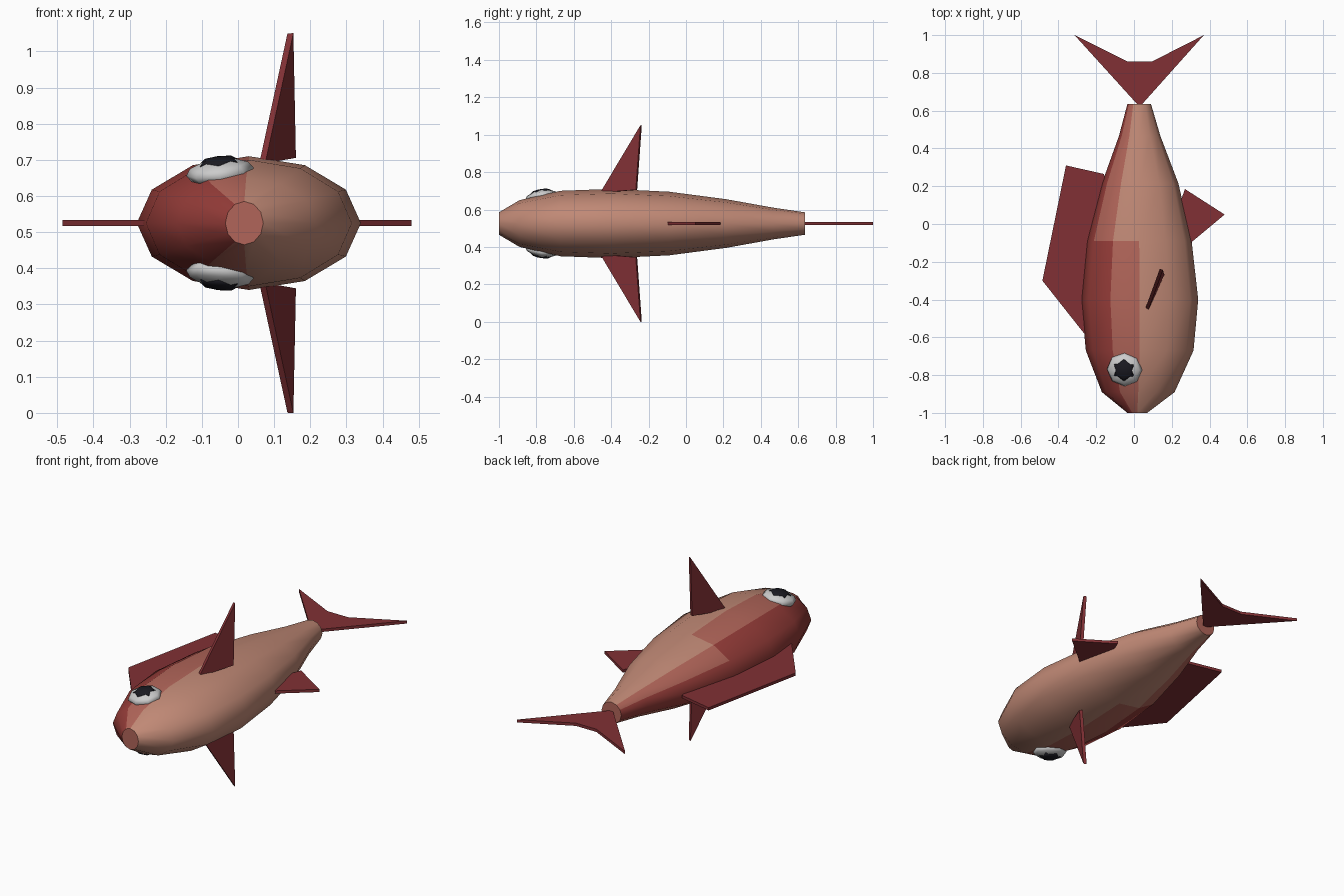
import bpy, bmesh, math
from mathutils import Vector, Matrix

if "Cube" in bpy.data.objects:
    bpy.data.objects.remove(bpy.data.objects["Cube"])

ZC = 0.525  # height of the symmetry plane


def material(name, rgb):
    m = bpy.data.materials.new(name)
    m.diffuse_color = (*rgb, 1)
    m.use_nodes = True
    m.node_tree.nodes["Principled BSDF"].inputs["Base Color"].default_value = m.diffuse_color
    return m


RED = material("back_red", (0.30, 0.045, 0.04))
MID = material("side_blend", (0.44, 0.13, 0.10))
SKIN = material("belly_salmon", (0.53, 0.25, 0.18))
FIN = material("fin_red", (0.22, 0.03, 0.035))
WHITE = material("eye_white", (0.75, 0.75, 0.75))
BLACK = material("pupil_black", (0.01, 0.01, 0.015))


def finish(name, bm, mats, mirror=False):
    bmesh.ops.recalc_face_normals(bm, faces=bm.faces)
    me = bpy.data.meshes.new(name)
    bm.to_mesh(me)
    bm.free()
    for m in mats:
        me.materials.append(m)
    ob = bpy.data.objects.new(name, me)
    ob.location.z = ZC
    bpy.context.collection.objects.link(ob)
    if mirror:
        mod = ob.modifiers.new("mirror", 'MIRROR')
        mod.use_axis = (False, False, True)
        mod.use_mirror_merge = False
    return ob


def plate(name, pts, thick, mirror=False):
    """Flat fin: an outline given thickness along its normal."""
    bm = bmesh.new()
    pts = [Vector(p) for p in pts]
    n = (pts[1] - pts[0]).cross(pts[2] - pts[0]).normalized() * thick
    face = bm.faces.new([bm.verts.new(p - n / 2) for p in pts])
    ext = bmesh.ops.extrude_face_region(bm, geom=[face], use_keep_orig=True)
    bmesh.ops.translate(bm, vec=n, verts=[v for v in ext["geom"] if isinstance(v, bmesh.types.BMVert)])
    return finish(name, bm, [FIN], mirror)


# Body: 12-sided elliptical rings (y, left x, right x, half thickness)
rings = [(-1.00, -0.035, 0.07, 0.06), (-0.89, -0.17, 0.215, 0.125),
         (-0.67, -0.255, 0.315, 0.175), (-0.40, -0.28, 0.34, 0.185),
         (-0.09, -0.25, 0.305, 0.17), (0.215, -0.17, 0.235, 0.13),
         (0.465, -0.08, 0.14, 0.085), (0.635, -0.035, 0.09, 0.06)]
N = 12
bm = bmesh.new()
loops = []
for y, x0, x1, rz in rings:
    c, rx = (x0 + x1) / 2, (x1 - x0) / 2
    loops.append([bm.verts.new((c - rx * math.cos(2 * math.pi * i / N), y,
                                rz * math.sin(2 * math.pi * i / N))) for i in range(N)])
for j, (a, b) in enumerate(zip(loops, loops[1:])):
    for i in range(N):
        f = bm.faces.new((a[i], a[(i + 1) % N], b[(i + 1) % N], b[i]))
        f.smooth = True
        step = min(i, N - 1 - i)  # faces counted away from the back
        tone = step + (1 if j >= 4 else 0)
        f.material_index = 0 if tone <= 1 else 1 if tone == 2 else 2
for cap in (loops[0], loops[-1]):
    bm.faces.new(cap).material_index = 1
finish("body", bm, [RED, MID, SKIN])

# Fins lying in the symmetry plane
plate("dorsal_fin", [(-0.36, 0.31, 0), (-0.16, 0.265, 0), (-0.14, 0.2, 0),
                     (-0.22, -0.3, 0), (-0.24, -0.61, 0), (-0.485, -0.30, 0)], 0.016)
plate("anal_fin", [(0.27, 0.185, 0), (0.48, 0.05, 0), (0.30, -0.10, 0), (0.22, 0.05, 0)], 0.016)
plate("tail_fin", [(0.03, 0.62, 0), (0.37, 1.0, 0), (0.095, 0.86, 0),
                   (-0.035, 0.86, 0), (-0.315, 1.0, 0)], 0.016)

# Side fins, mirrored across the symmetry plane
plate("pectoral_fins", [(0.067, -0.455, 0.165), (0.145, -0.24, 0.525),
                        (0.152, -0.265, 0.18)], 0.018, True)

# Eyes: flattened domes with faceted pupils, tilted to follow the head
tilt = (Matrix.Translation((-0.05, -0.77, 0.142))
        @ Matrix.Rotation(math.radians(9), 4, 'X') @ Matrix.Rotation(math.radians(-7), 4, 'Y'))


def eyeball(name, sides, rows, size, lift, mat):
    bm = bmesh.new()
    m = tilt @ Matrix.Translation((0, 0, lift)) @ Matrix.Diagonal((*size, 1))
    bmesh.ops.create_uvsphere(bm, u_segments=sides, v_segments=rows, radius=1, matrix=m)
    for f in bm.faces:
        f.smooth = True
    finish(name, bm, [mat], True)


eyeball("eye_whites", 8, 6, (0.094, 0.09, 0.036), 0, WHITE)
eyeball("pupils", 6, 4, (0.06, 0.06, 0.018), 0.025, BLACK)
